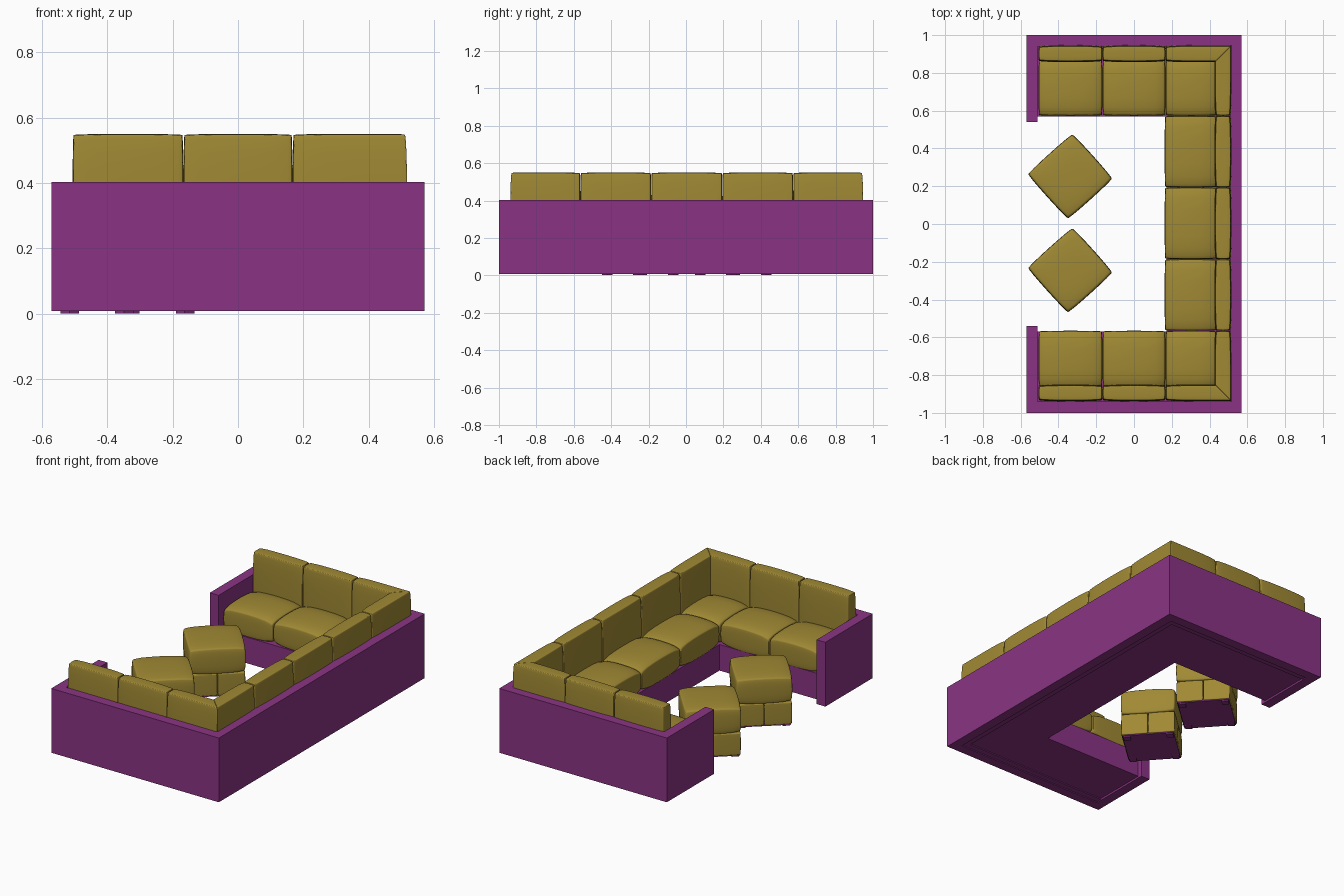
import bpy
import bmesh
from math import radians, sin, pi
from mathutils import Matrix, Vector

if "Cube" in bpy.data.objects:
    bpy.data.objects.remove(bpy.data.objects["Cube"])


def material(name, rgb):
    mat = bpy.data.materials.new(name)
    mat.use_nodes = True
    mat.diffuse_color = (*rgb, 1)
    mat.node_tree.nodes["Principled BSDF"].inputs["Base Color"].default_value = (*rgb, 1)
    return mat


GOLD = material("mustard fabric", (0.35, 0.25, 0.034))
PURPLE = material("purple frame", (0.255, 0.034, 0.23))


def finish(name, bm, mat, matrix=None):
    bmesh.ops.recalc_face_normals(bm, faces=bm.faces)
    mesh = bpy.data.meshes.new(name)
    bm.to_mesh(mesh)
    bm.free()
    mesh.materials.append(mat)
    obj = bpy.data.objects.new(name, mesh)
    bpy.context.collection.objects.link(obj)
    if matrix:
        obj.matrix_world = matrix
    return obj


def slab(name, outline, z0, z1, matrix=None):
    """Straight extrusion of a flat outline."""
    bm = bmesh.new()
    face = bm.faces.new([bm.verts.new((x, y, z0)) for x, y in outline])
    top = bmesh.ops.extrude_face_region(bm, geom=[face])["geom"]
    verts = [v for v in top if isinstance(v, bmesh.types.BMVert)]
    bmesh.ops.translate(bm, verts=verts, vec=(0, 0, z1 - z0))
    return finish(name, bm, PURPLE, matrix)


def rect(x0, x1, y0, y1):
    return [(x0, y0), (x1, y0), (x1, y1), (x0, y1)]


def cushion(name, lo, hi, bulge, mitre=None, matrix=None):
    """Box puffed per axis; mitre = (length axis, depth axis, end sign, outer sign)."""
    lo, hi = Vector(map(min, lo, hi)), Vector(map(max, lo, hi))
    mid, half = (lo + hi) / 2, (hi - lo) / 2
    bm = bmesh.new()
    bmesh.ops.create_cube(bm, size=2)
    bmesh.ops.subdivide_edges(bm, edges=bm.edges[:], cuts=7, use_grid_fill=True)
    for v in bm.verts:
        p = Vector([sin(c * pi / 2) for c in v.co])
        # the mitred half keeps a constant section so both pieces meet cleanly
        joined = mitre is not None and mitre[2] * p[mitre[0]] > 0
        e = p.copy()
        if joined:
            e[mitre[0]] = 0
        q = Vector()
        for i in range(3):
            a, b = e[i - 1], e[i - 2]
            sag = bulge[i] * (a * a + b * b + a ** 8 + b ** 8) / 4
            if joined and i == mitre[0]:
                sag = 0
            q[i] = p[i] * (half[i] - sag)
        if mitre:
            length, depth, end, outer = mitre
            along = (1 + end * p[length]) / 2
            q[length] -= end * along * (half[depth] - outer * q[depth])
        v.co = mid + q
    for f in bm.faces:
        f.smooth = True
    obj = finish(name, bm, GOLD, matrix)
    bevel = obj.modifiers.new("soft edges", 'BEVEL')
    bevel.width = 0.007
    bevel.segments = 3
    bevel.limit_method = 'ANGLE'
    bevel.angle_limit = radians(40)
    return obj


# Outer walls: back panel with two returns and short arms
WALL_X, IN_X, IN_Y = 0.57, 0.51, 0.94
half_wall = [(IN_X, IN_Y), (-IN_X, IN_Y), (-IN_X, 0.54), (-WALL_X, 0.54),
             (-WALL_X, 1), (WALL_X, 1)]
walls = half_wall + [(x, -y) for x, y in reversed(half_wall)]
slab("outer_walls", walls, 0.008, 0.403)

# Seat plinth under all cushions, and the ledge under its outer edge
SEAT_X, SEAT_Y, BASE_TOP = 0.165, 0.565, 0.18


def u_shape(x_end, x_out, y_out, x_in, y_in):
    side = [(x_in, y_in), (x_end, y_in), (x_end, y_out), (x_out, y_out)]
    return side + [(x, -y) for x, y in reversed(side)]


slab("seat_plinth", u_shape(-IN_X, IN_X, IN_Y, SEAT_X + 0.006, SEAT_Y + 0.005), 0.02, BASE_TOP)
slab("plinth_ledge", u_shape(-IN_X, IN_X, IN_Y, IN_X - 0.035, IN_Y - 0.035), 0.014, 0.02)

# Seat and back cushions
SHIFT = 0.004
SEAT_TOP, BACK_TOP, REAR_X = 0.337, 0.55, 0.517
SEAT_PUFF = (0.007, 0.007, 0.04)
SIDE_PUFF, LONG_PUFF = (0.006, 0.012, 0.006), (0.012, 0.006, 0.006)
columns = [-0.506, -0.167, 0.167, REAR_X]
for s, side in ((1, "left"), (-1, "right")):
    front, back_face, rear = [s * y + SHIFT for y in (0.569, 0.853, 0.943)]
    for i in range(3):
        x0, x1 = columns[i], columns[i + 1]
        seat_end = 0.44 if i == 2 else x1
        cushion(f"{side}_seat_cushion_{i + 1}", (x0, front, BASE_TOP - 0.02),
                (seat_end, back_face + s * 0.015, SEAT_TOP), SEAT_PUFF)
        cushion(f"{side}_back_cushion_{i + 1}", (x0, back_face, BASE_TOP),
                (x1, rear, BACK_TOP), SIDE_PUFF, (0, 1, 1, s) if i == 2 else None)
    cushion(f"{side}_corner_back_cushion", (0.425, front, BASE_TOP),
            (REAR_X, rear, BACK_TOP), LONG_PUFF, (1, 0, s, 1))

rows = [-0.569, -0.19, 0.19, 0.569]
for i in range(3):
    y0, y1 = rows[i] + SHIFT, rows[i + 1] + SHIFT
    cushion(f"long_seat_cushion_{i + 1}", (SEAT_X - 0.003, y0, BASE_TOP - 0.02),
            (0.44, y1, SEAT_TOP), SEAT_PUFF)
    cushion(f"long_back_cushion_{i + 1}", (0.425, y0, BASE_TOP),
            (REAR_X, y1, BACK_TOP), LONG_PUFF)

# Two turned footstools: quartered lower block, top cushion, bottom board, feet
R = 0.163
for n, y in enumerate((0.252, -0.245), 1):
    place = Matrix.Translation((-0.338, y, 0)) @ Matrix.Rotation(radians(42), 4, 'Z')
    cushion(f"footstool_{n}_top", (-R, -R, 0.14), (R, R, 0.313), (0.012, 0.012, 0.02), None, place)
    slab(f"footstool_{n}_board", rect(-R + 0.013, R - 0.013, -R + 0.013, R - 0.013), 0.008, 0.03, place)
    for sx in (-1, 1):
        for sy in (-1, 1):
            tag = f"{'left' if sx > 0 else 'right'}_{'back' if sy > 0 else 'front'}"
            cushion(f"footstool_{n}_block_{tag}", (0, 0, 0.012),
                    (sx * (R - 0.006), sy * (R - 0.006), 0.15), (0.003, 0.003, 0.003), None, place)
            fx, fy = sx * 0.125, sy * 0.125
            slab(f"footstool_{n}_foot_{tag}",
                 rect(fx - 0.02, fx + 0.02, fy - 0.02, fy + 0.02), 0.001, 0.01, place)
